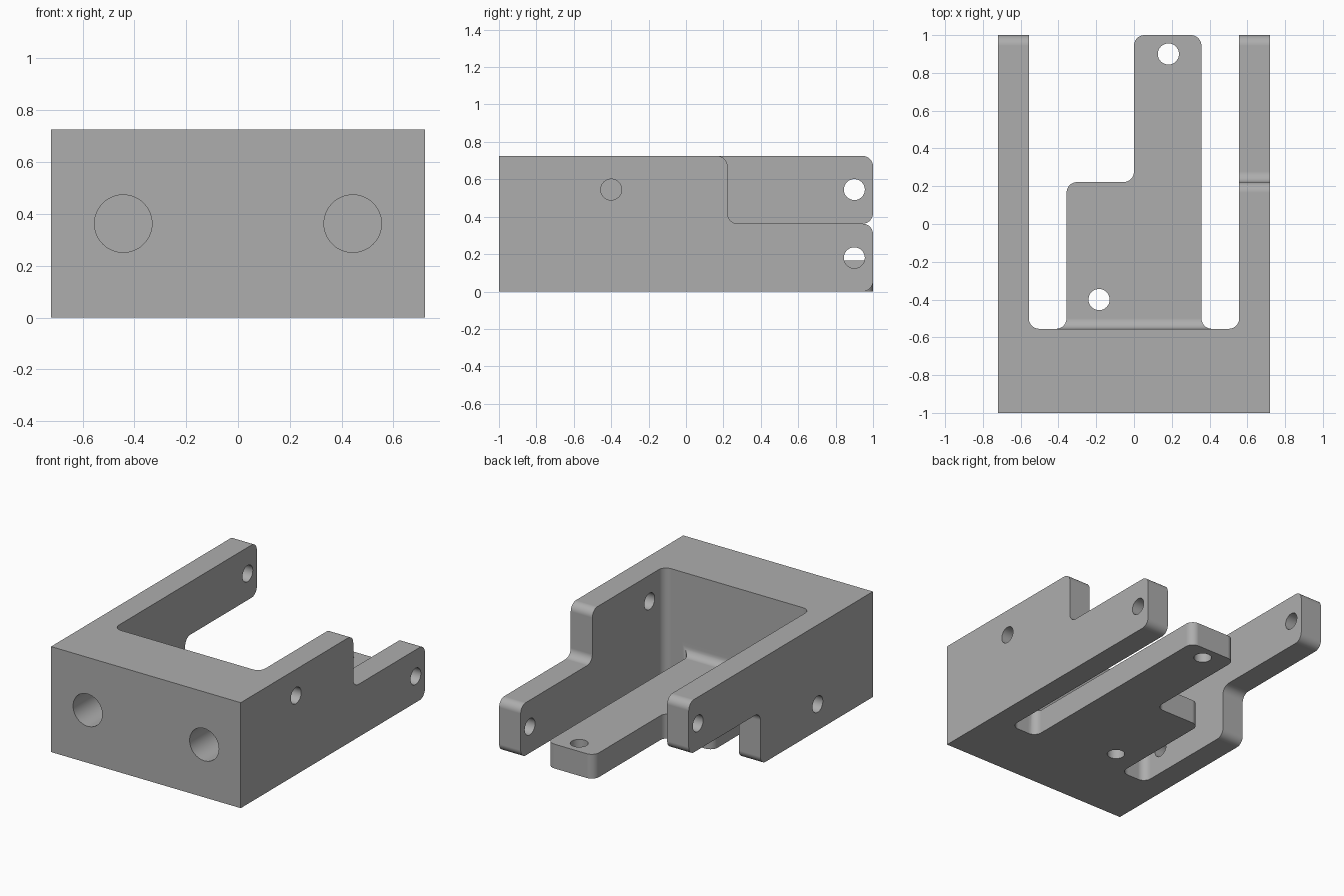
import bpy, bmesh, math
from mathutils import Vector

if "Cube" in bpy.data.objects:
    bpy.data.objects.remove(bpy.data.objects["Cube"], do_unlink=True)

HALF_W, HEIGHT = 0.721, 0.725      # outer half width and height
INNER, WALL = 0.557, -0.555        # cavity half width and rear face of the block
STEP, MID = 0.222, HEIGHT / 2      # arm step position and level
TONGUE, FLOOR = 0.357, 0.167       # tongue half width and thickness
R = 0.056                          # fillet and pin hole radius

metal = bpy.data.materials.new("plain grey")
metal.use_nodes = True
grey = (0.42, 0.42, 0.42, 1)
metal.diffuse_color = grey
metal.node_tree.nodes["Principled BSDF"].inputs["Base Color"].default_value = grey


def outline(corners, steps=10):
    """Polygon from (a, b, radius) corners, each rounded by its radius."""
    pts = []
    for i, (a, b, r) in enumerate(corners):
        p = Vector((a, b))
        if r == 0:
            pts.append(p)
            continue
        u = (Vector(corners[i - 1][:2]) - p).normalized()
        v = (Vector(corners[(i + 1) % len(corners)][:2]) - p).normalized()
        for k in range(steps + 1):      # right-angle corners only
            t = math.pi / 2 * k / steps
            pts.append(p + r * (u * (1 - math.sin(t)) + v * (1 - math.cos(t))))
    return pts


def circle(a, b, r, n=48):
    return [Vector((a + r * math.cos(math.tau * k / n), b + r * math.sin(math.tau * k / n)))
            for k in range(n)]


def prism(name, pts, axis, lo, hi):
    """Extrude a 2D outline along an axis: x uses (y, z), y uses (x, z), z uses (x, y)."""
    place = {"x": lambda p, d: (d, p.x, p.y),
             "y": lambda p, d: (p.x, d, p.y),
             "z": lambda p, d: (p.x, p.y, d)}[axis]
    bm = bmesh.new()
    low = [bm.verts.new(place(p, lo)) for p in pts]
    high = [bm.verts.new(place(p, hi)) for p in pts]
    bm.faces.new(low)
    bm.faces.new(high)
    for i in range(len(pts)):
        bm.faces.new((low[i - 1], low[i], high[i], high[i - 1]))
    bmesh.ops.recalc_face_normals(bm, faces=bm.faces)
    mesh = bpy.data.meshes.new(name)
    bm.to_mesh(mesh)
    bm.free()
    mesh.materials.append(metal)
    obj = bpy.data.objects.new(name, mesh)
    bpy.context.collection.objects.link(obj)
    return obj


def activate(obj):
    bpy.ops.object.select_all(action="DESELECT")
    obj.select_set(True)
    bpy.context.view_layer.objects.active = obj


def combine(target, tool, operation="DIFFERENCE"):
    activate(target)
    mod = target.modifiers.new("combine", "BOOLEAN")
    mod.operation, mod.solver, mod.object = operation, "EXACT", tool
    bpy.ops.object.modifier_apply(modifier=mod.name)
    bpy.data.objects.remove(tool, do_unlink=True)


# U-shaped frame: block with an open cavity
bracket = prism("bracket", outline([(-HALF_W, -1, 0), (HALF_W, -1, 0),
                                    (HALF_W, 1.05, 0), (-HALF_W, 1.05, 0)]), "z", 0, HEIGHT)
cavity = outline([(-INNER, WALL, R), (INNER, WALL, R), (INNER, 1.2, 0), (-INNER, 1.2, 0)])
combine(bracket, prism("cavity_cutter", cavity, "z", -0.1, 0.9))

# Stepped arms: the left keeps its lower half, the right its upper half
trim = [Vector((STEP - R, 0.85))]
trim += outline([(STEP - 2 * R, HEIGHT, 0), (STEP, HEIGHT, R), (STEP, MID, R),
                 (1, MID, R), (1, 0, R), (1 - 2 * R, 0, 0)])[1:-1]
trim += [Vector((1 - R, -0.1)), Vector((1.2, -0.1)), Vector((1.2, 0.85))]
for side in (1, -1):
    shape = trim if side == 1 else [Vector((p.x, HEIGHT - p.y)) for p in trim]
    combine(bracket, prism("arm_cutter", shape, "x", side * 0.5, side * 0.8))

# Floor tongue with flared root and a fillet against the block
flare = TONGUE + 0.06
plan = outline([(-flare, -0.65, 0), (-flare, WALL, 0), (-TONGUE, WALL, R), (-TONGUE, STEP, R),
                (0, STEP, R), (0, 1, R), (TONGUE, 1, R), (TONGUE, WALL, R),
                (flare, WALL, 0), (flare, -0.65, 0)])
tongue = prism("tongue", plan, "z", 0, 0.25)
above = outline([(WALL, FLOOR, R), (1.2, FLOOR, 0), (1.2, 0.4, 0), (WALL, 0.4, 0)])
combine(tongue, prism("tongue_cutter", above, "x", -0.6, 0.6))
combine(bracket, tongue, "UNION")

# Pin holes through the arms and tongue, blind bores in the front
for side in (1, -1):
    for y in (0.9, -0.4):
        z = MID - side * math.copysign(0.1825, y)
        combine(bracket, prism("pin_cutter", circle(y, z, R), "x", side * 0.5, side * 0.8))
    combine(bracket, prism("bore_cutter", circle(side * 0.443, MID, 0.111), "y", -1.1, -0.65))
for x, y in ((0.182, 0.9), (-0.185, -0.4)):
    combine(bracket, prism("tongue_pin_cutter", circle(x, y, R), "z", -0.1, 0.3))

# Smooth fillets and holes, flat faces kept flat
activate(bracket)
bpy.ops.object.shade_smooth_by_angle(angle=math.radians(30))
flatten = bracket.modifiers.new("flat_faces", "WEIGHTED_NORMAL")
flatten.keep_sharp = True
